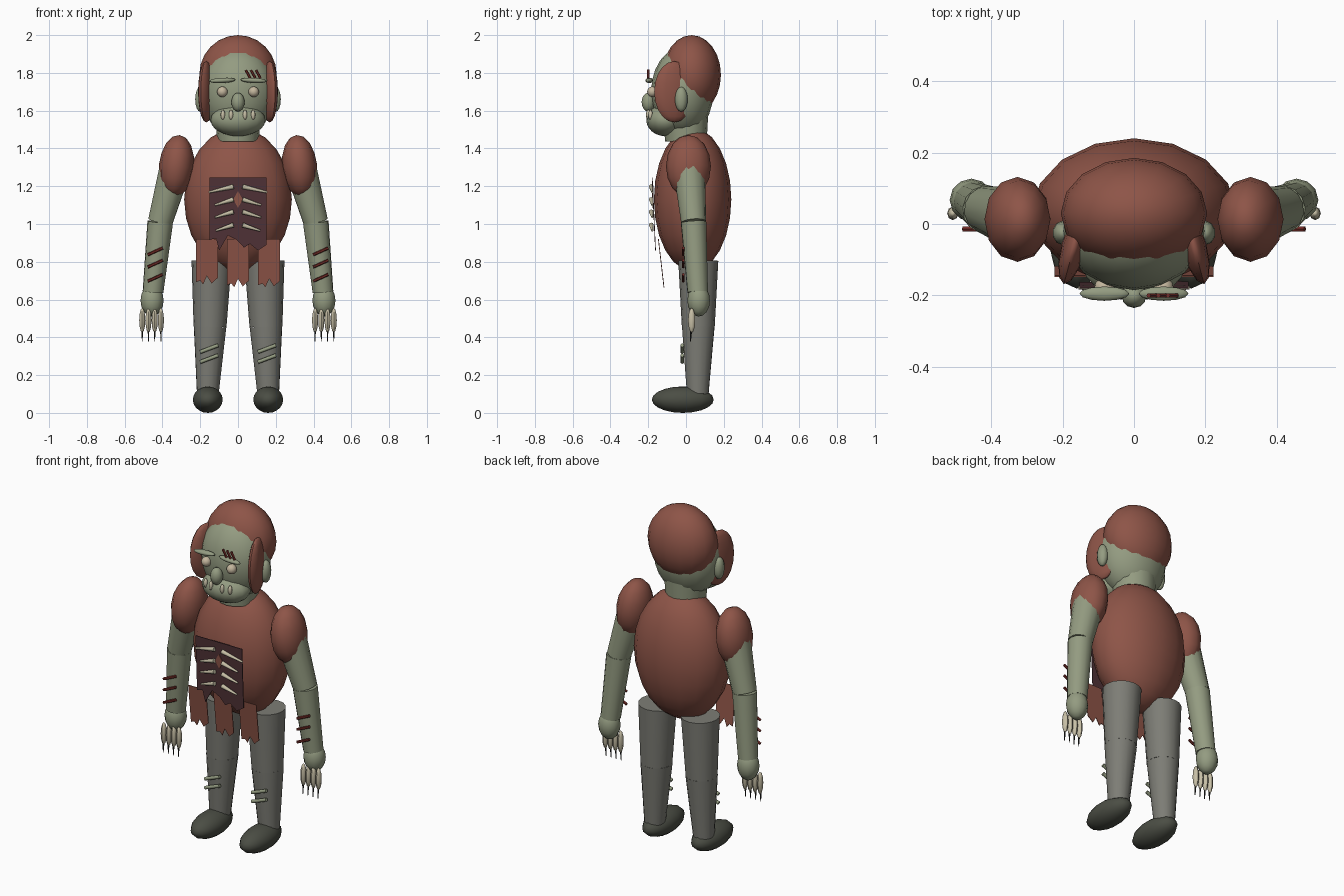
import bpy, bmesh, math
from mathutils import Vector, Matrix

if "Cube" in bpy.data.objects:
    bpy.data.objects.remove(bpy.data.objects["Cube"])


def colour(name, r, g, b):
    m = bpy.data.materials.new(name)
    m.diffuse_color = (r, g, b, 1)
    m.use_nodes = True
    m.node_tree.nodes["Principled BSDF"].inputs["Base Color"].default_value = m.diffuse_color
    return m


RUST = colour("rust_red", 0.27, 0.09, 0.064)
SKIN = colour("grey_green_skin", 0.295, 0.33, 0.22)
GREY = colour("trouser_grey", 0.205, 0.205, 0.18)
SHOE = colour("shoe_dark", 0.07, 0.075, 0.058)
WOUND = colour("dark_maroon", 0.08, 0.032, 0.038)
BONE = colour("bone", 0.57, 0.52, 0.38)
EYE = colour("eye_cream", 0.55, 0.47, 0.34)
SCAR = colour("scar_red", 0.18, 0.026, 0.021)
CLAW = colour("claw_black", 0.02, 0.02, 0.018)


def finish(name, bm, mat):
    me = bpy.data.meshes.new(name)
    bmesh.ops.recalc_face_normals(bm, faces=bm.faces)
    bm.to_mesh(me)
    bm.free()
    me.materials.append(mat)
    ob = bpy.data.objects.new(name, me)
    bpy.context.collection.objects.link(ob)
    return ob


def ball(name, mat, centre, radii, seg=16, rings=12, rot_y=0, rot_z=0):
    bm = bmesh.new()
    bmesh.ops.create_uvsphere(bm, u_segments=seg, v_segments=rings, radius=1)
    m = (Matrix.Translation(centre) @ Matrix.Rotation(rot_z, 4, 'Z')
         @ Matrix.Rotation(rot_y, 4, 'Y') @ Matrix.Diagonal((*radii, 1)))
    bmesh.ops.transform(bm, matrix=m, verts=bm.verts)
    return finish(name, bm, mat)


def limb(name, mat, a, b, ra, rb, seg=14):
    """Tapered cylinder from a to b."""
    a, b = Vector(a), Vector(b)
    d = b - a
    bm = bmesh.new()
    bmesh.ops.create_cone(bm, cap_ends=True, segments=seg, radius1=ra,
                          radius2=rb, depth=d.length)
    m = Matrix.Translation((a + b) / 2) @ d.to_track_quat('Z', 'Y').to_matrix().to_4x4()
    bmesh.ops.transform(bm, matrix=m, verts=bm.verts)
    return finish(name, bm, mat)


def plate(name, mat, outline, depth_at, thick=0.004):
    """Thin sheet from an (x, z) outline; depth_at gives y for each z."""
    bm = bmesh.new()
    f = bm.faces.new([bm.verts.new((x, depth_at(z), z)) for x, z in outline])
    ext = bmesh.ops.extrude_face_region(bm, geom=[f])
    vs = [g for g in ext["geom"] if isinstance(g, bmesh.types.BMVert)]
    bmesh.ops.translate(bm, vec=(0, thick, 0), verts=vs)
    return finish(name, bm, mat)


# Torso, neck and head
ball("torso", RUST, (0, 0.035, 1.13), (0.285, 0.205, 0.38))
limb("neck", SKIN, (0, 0, 1.44), (0, -0.005, 1.62), 0.11, 0.125, 16)
ball("head", SKIN, (0, -0.02, 1.70), (0.2, 0.165, 0.235))
ball("jaw", SKIN, (0, -0.11, 1.55), (0.145, 0.1, 0.085))
ball("hair", RUST, (0, 0.03, 1.79), (0.205, 0.155, 0.21))
ball("nose", SKIN, (0, -0.2, 1.645), (0.035, 0.035, 0.05), 12, 8)

# Face parts on each side
for s, side in ((-1, "left"), (1, "right")):
    ball(f"{side}_sideburn", RUST, (s * 0.168, -0.062, 1.70), (0.035, 0.11, 0.162),
         12, 10, rot_z=s * math.radians(15))
    ball(f"{side}_ear", SKIN, (s * 0.2, -0.025, 1.66), (0.028, 0.034, 0.066), 10, 8)
    ball(f"{side}_eye", EYE, (s * 0.083, -0.178, 1.70), (0.028, 0.028, 0.028), 12, 8)
    ball(f"{side}_brow", SKIN, (s * 0.083, -0.195, 1.76), (0.07, 0.02, 0.014),
         12, 8, rot_y=s * math.radians(3))
    for i, x in enumerate((0.037, 0.08)):
        ball(f"{side}_tooth_{i}", BONE, (s * x, -0.2 + i * 0.012, 1.578),
             (0.012, 0.012, 0.027), 8, 6)

# Cuts above one brow
for i in range(3):
    x = 0.053 + i * 0.027
    limb(f"brow_cut_{i}", SCAR, (x - 0.012, -0.2, 1.815), (x + 0.012, -0.2, 1.772),
         0.007, 0.007, 6)

# Arms, hands and legs
for s, side in ((-1, "left"), (1, "right")):
    elbow = (s * 0.412, 0.04, 1.01)
    wrist = (s * 0.45, 0.062, 0.64)
    ball(f"{side}_shoulder", RUST, (s * 0.326, 0.013, 1.305), (0.093, 0.119, 0.167),
         12, 8, rot_y=-s * math.radians(6))
    limb(f"{side}_upper_arm", SKIN, (s * 0.325, 0.015, 1.32), elbow, 0.087, 0.066)
    limb(f"{side}_forearm", SKIN, elbow, wrist, 0.068, 0.055)
    ball(f"{side}_hand", SKIN, (s * 0.455, 0.067, 0.595), (0.061, 0.06, 0.085), 12, 8)
    for i in range(4):
        x = s * (0.408 + i * 0.033)
        ball(f"{side}_finger_{i}", BONE, (x, 0.03, 0.49), (0.016, 0.019, 0.066), 8, 6)
        limb(f"{side}_claw_{i}", CLAW, (x, 0.028, 0.45), (x, 0.024, 0.378),
             0.006, 0.002, 6)
    for i, z in enumerate((0.855, 0.79, 0.715)):
        x = s * 0.438
        limb(f"{side}_arm_cut_{i}", SCAR, (x - 0.04, -0.014, z - 0.018),
             (x + 0.04, -0.014, z + 0.018), 0.008, 0.008, 6)

    knee = (s * 0.148, 0.065, 0.455)
    limb(f"{side}_thigh", GREY, (s * 0.14, 0.065, 0.805), knee, 0.106, 0.087, 16)
    limb(f"{side}_shin", GREY, knee, (s * 0.16, 0.062, 0.10), 0.087, 0.058, 16)
    ball(f"{side}_foot", SHOE, (s * 0.16, -0.017, 0.07), (0.081, 0.164, 0.07), 14, 10)
    for i, z in enumerate((0.34, 0.287)):
        x = s * 0.153
        limb(f"{side}_shin_stitch_{i}", SKIN, (x - 0.048, -0.02, z - 0.018),
             (x + 0.048, -0.02, z + 0.018), 0.01, 0.01, 8)

# Open chest with ragged lower edge
panel_y = lambda z: -0.181 + (1.25 - z) * 0.045
plate("chest_opening", WOUND,
      [(-0.152, 1.245), (0.152, 1.245), (0.152, 0.89), (0.106, 0.86), (0.063, 0.895),
       (0.032, 0.875), (-0.005, 0.915), (-0.053, 0.94), (-0.1, 0.86),
       (-0.116, 0.925), (-0.152, 0.915)], panel_y)
plate("chest_spot", RUST, [(0, 1.175), (0.025, 1.13), (0, 1.085), (-0.025, 1.13)],
      lambda z: panel_y(z) - 0.003)

# Ribs, tapering outward
for s, side in ((-1, "left"), (1, "right")):
    for i, (z, x) in enumerate(((1.198, 0.155), (1.13, 0.122), (1.065, 0.122), (0.995, 0.117))):
        limb(f"{side}_rib_{i}", BONE, (s * 0.024, -0.184, z), (s * x, -0.178, z - 0.03),
             0.013, 0.005, 8)

# Torn cloth strips
strip_y = lambda z: -0.186 + (1.25 - z) * 0.115
for name, x, low in (("left_cloth_strip", -0.165, 0.68), ("middle_cloth_strip", 0, 0.665),
                     ("right_cloth_strip", 0.165, 0.665)):
    w = 0.058
    plate(name, RUST, [(x - w, 0.92), (x + w, 0.92), (x + w, low + 0.035),
                       (x + 0.025, low + 0.005), (x, low + 0.045),
                       (x - 0.02, low), (x - 0.035, low + 0.02), (x - w, low + 0.012)],
          strip_y)

# Smooth shading with sharp rims
for ob in bpy.context.scene.objects:
    ob.select_set(True)
    bpy.context.view_layer.objects.active = ob
bpy.ops.object.shade_smooth_by_angle(angle=math.radians(50))
